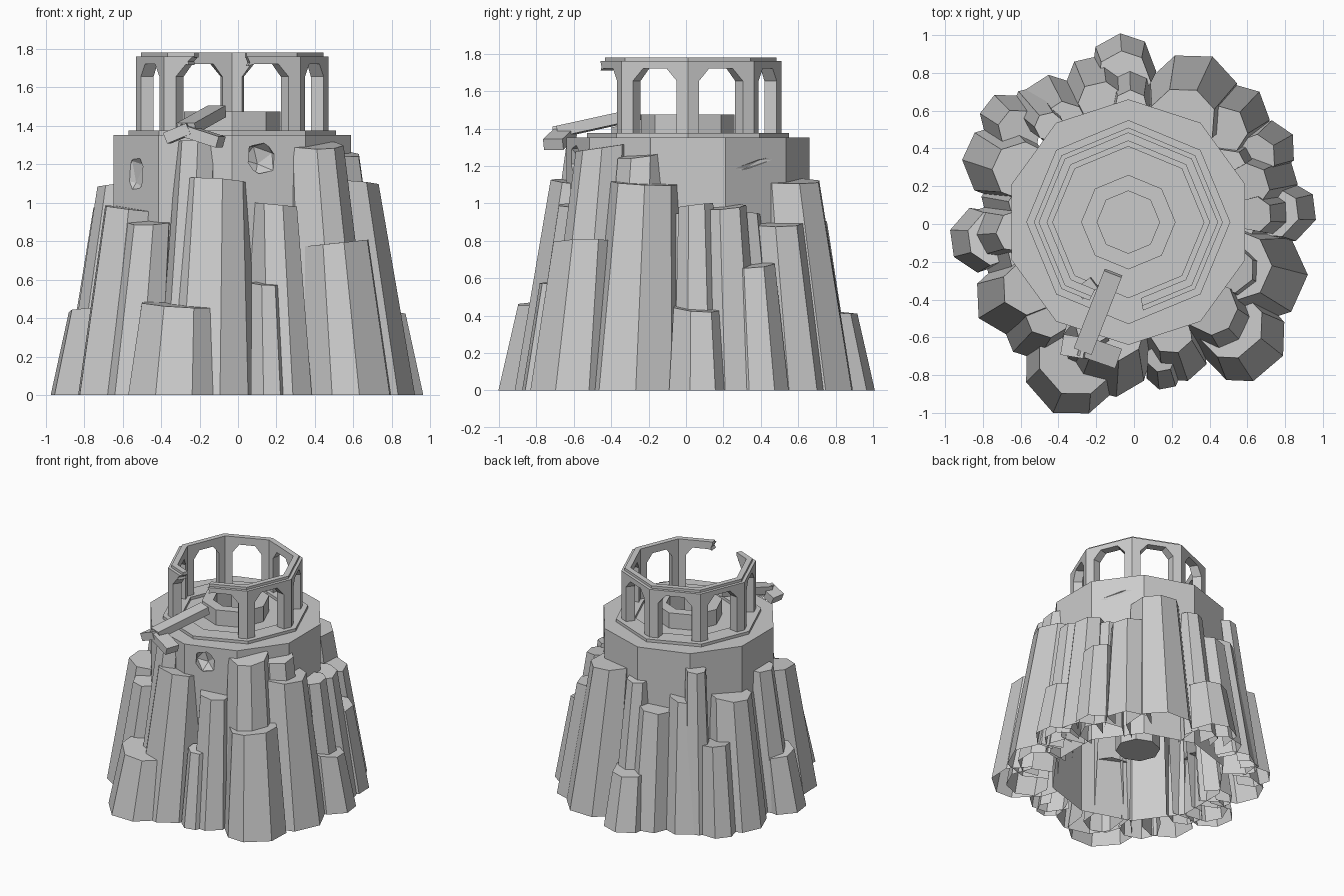
import bpy, bmesh, math, random
from mathutils import Vector, Matrix

if "Cube" in bpy.data.objects:
    bpy.data.objects.remove(bpy.data.objects["Cube"])

random.seed(4)
CX, CY = -0.03, 0.01


def polar(r, deg, z):
    a = math.radians(deg)
    return Vector((CX + r * math.cos(a), CY + r * math.sin(a), z))


def finish(name, bm, fix=True):
    if fix:
        bmesh.ops.recalc_face_normals(bm, faces=bm.faces)
    me = bpy.data.meshes.new(name)
    bm.to_mesh(me)
    bm.free()
    ob = bpy.data.objects.new(name, me)
    bpy.context.collection.objects.link(ob)
    return ob


def prism(name, n, r, z0, z1, start=0):
    bm = bmesh.new()
    lo = [bm.verts.new(polar(r, start + 360 * i / n, z0)) for i in range(n)]
    hi = [bm.verts.new(polar(r, start + 360 * i / n, z1)) for i in range(n)]
    bm.faces.new(lo[::-1])
    bm.faces.new(hi)
    for i in range(n):
        j = (i + 1) % n
        bm.faces.new((lo[i], lo[j], hi[j], hi[i]))
    return finish(name, bm)


def wall_panel(bm, k, profile, ro, ri):
    """Extrude a (t, z) profile between outer and inner octagon side k."""
    loops = []
    for r in (ro, ri):
        a, b = polar(r, 45 * k, 0), polar(r, 45 * k + 45, 0)
        loops.append([bm.verts.new(a.lerp(b, t) + Vector((0, 0, z))) for t, z in profile])
    o, i = loops
    bm.faces.new(o)
    bm.faces.new(i[::-1])
    n = len(o)
    for j in range(n):
        # panel joints at the octagon corners stay open so the ring reads as one piece
        if profile[j][0] == profile[(j + 1) % n][0] and profile[j][0] in (0, 1):
            continue
        bm.faces.new((o[j], i[j], i[(j + 1) % n], o[(j + 1) % n]))


def octagon_ring(name, ro, ri, z0, z1, cuts={}):
    bm = bmesh.new()
    for k in range(8):
        a, b = cuts.get(k, (0, 1))
        wall_panel(bm, k, [(a, z0), (b, z0), (b, z1), (a, z1)], ro, ri)
    bmesh.ops.remove_doubles(bm, verts=bm.verts, dist=1e-4)
    return finish(name, bm)


# Tower drum: decagon, with a deep octagonal well and chipped walls cut out
drum = prism("tower_drum", 10, 0.65, 0, 1.352, 90)
cutters = [prism("well_cutter", 8, 0.165, 0.23, 1.5)]
for loc, size, rz, tilt in [((0.12, -0.59, 1.23), (0.10, 0.07, 0.09), -18, 20),
                            ((-0.55, -0.37, 1.15), (0.08, 0.06, 0.12), -54, 15),
                            ((0.49, 0.37, 1.21), (0.18, 0.025, 0.022), 126, -15)]:
    bm = bmesh.new()
    bmesh.ops.create_icosphere(bm, subdivisions=1, radius=1)
    m = (Matrix.Translation(loc) @ Matrix.Rotation(math.radians(rz), 4, 'Z')
         @ Matrix.Rotation(math.radians(tilt), 4, 'Y') @ Matrix.Diagonal((*size, 1)))
    bm.transform(m)
    cutters.append(finish("chip_cutter", bm))
for c in cutters:
    c.hide_render = True
    mod = drum.modifiers.new("cut", 'BOOLEAN')
    mod.operation, mod.solver, mod.object = 'DIFFERENCE', 'EXACT', c
dg = bpy.context.evaluated_depsgraph_get()
cut_mesh = bpy.data.meshes.new_from_object(drum.evaluated_get(dg))
drum.modifiers.clear()
drum.data = cut_mesh
for c in cutters:
    bpy.data.objects.remove(c)
bm = bmesh.new()
bm.from_mesh(cut_mesh)
bmesh.ops.delete(bm, geom=[f for f in bm.faces if f.calc_center_median().z < 0.01], context='FACES')
bm.to_mesh(cut_mesh)
bm.free()

# Well rim, colonnade plinth and broken cornice
octagon_ring("well_rim", 0.25, 0.165, 1.35, 1.475)
octagon_ring("colonnade_plinth", 0.54, 0.40, 1.345, 1.375)
octagon_ring("cornice", 0.475, 0.43, 1.755, 1.78, {5: (0, 0.42), 6: (0.22, 1)})

# Colonnade of arched panels, with the front-left corner broken away
arch = [(0, 1.37), (0.17, 1.37), (0.17, 1.655), (0.32, 1.72), (0.68, 1.72), (0.83, 1.655),
        (0.83, 1.37), (1, 1.37), (1, 1.76), (0, 1.76)]
left_stub = arch[:4] + [(0.36, 1.715), (0.35, 1.735), (0.42, 1.76), (0, 1.76)]
right_stub = [(0.22, 1.76), (0.26, 1.73), (0.23, 1.71), (0.32, 1.72)] + arch[4:9]
bm = bmesh.new()
for k in range(8):
    wall_panel(bm, k, {5: left_stub, 6: right_stub}.get(k, arch), 0.50, 0.43)
bmesh.ops.remove_doubles(bm, verts=bm.verts, dist=1e-4)
finish("colonnade", bm)


# Fallen pillar with its two lintel arms
def beam(name, a, b, w, h):
    a, b = Vector(a), Vector(b)
    d = (b - a).normalized()
    s = d.cross(Vector((0, 0, 1))).normalized() * w / 2
    u = s.cross(d).normalized() * h / 2
    bm = bmesh.new()
    ends = [[bm.verts.new(p + s * i + u * j) for i, j in ((-1, -1), (1, -1), (1, 1), (-1, 1))]
            for p in (a, b)]
    bm.faces.new(ends[0])
    bm.faces.new(ends[1][::-1])
    for i in range(4):
        j = (i + 1) % 4
        bm.faces.new((ends[0][i], ends[0][j], ends[1][j], ends[1][i]))
    return finish(name, bm)


beam("fallen_pillar", (-0.11, -0.26, 1.475), (-0.27, -0.67, 1.385), 0.10, 0.06)
beam("fallen_lintel_left", (-0.25, -0.66, 1.385), (-0.37, -0.64, 1.335), 0.11, 0.06)
beam("fallen_lintel_right", (-0.29, -0.64, 1.38), (-0.09, -0.71, 1.315), 0.11, 0.06)
beam("broken_plinth_chunk", (-0.29, -0.37, 1.385), (-0.21, -0.31, 1.40), 0.07, 0.04)

# Rock columns: base x, base y, base radius, height
columns = [
    (-0.33, -0.77, 0.25, 0.48), (-0.14, -0.67, 0.25, 1.12), (0.16, -0.78, 0.10, 0.59),
    (0.23, -0.67, 0.17, 1.00), (0.57, -0.60, 0.24, 0.80), (0.50, -0.55, 0.21, 1.31),
    (0.66, -0.27, 0.26, 1.12), (0.64, -0.30, 0.18, 1.27), (0.80, 0.07, 0.17, 0.45),
    (0.75, 0.06, 0.13, 1.00), (0.71, 0.24, 0.16, 0.99), (0.71, 0.40, 0.15, 0.68),
    (0.54, 0.57, 0.18, 0.90), (0.31, 0.66, 0.25, 1.13), (-0.06, 0.83, 0.18, 0.43),
    (-0.02, 0.74, 0.13, 1.10), (-0.21, 0.74, 0.16, 0.91), (-0.44, 0.61, 0.18, 1.00),
    (-0.54, 0.62, 0.11, 1.24), (-0.67, 0.55, 0.15, 0.68), (-0.70, 0.33, 0.21, 1.00),
    (-0.80, -0.08, 0.18, 0.45), (-0.74, -0.05, 0.16, 1.11), (-0.66, -0.40, 0.19, 0.98),
    (-0.53, -0.56, 0.16, 0.91), (-0.27, -0.67, 0.15, 1.33), (0.58, 0.33, 0.17, 0.95),
    (0.63, -0.02, 0.16, 0.95), (-0.66, -0.20, 0.14, 0.85), (-0.67, 0.12, 0.14, 0.95),
]
for i, (x, y, r, h) in enumerate(columns):
    base = Vector((x, y, 0))
    out = base.normalized()
    top_c = base - out * (0.02 + 0.095 * h)
    top_r = r * (0.88 - 0.14 * h)
    n = 8 if r > 0.2 else 7
    spin = math.atan2(y, x) + random.choice((0, math.pi / n))
    tilt = Vector((random.uniform(-0.15, 0.15), random.uniform(-0.15, 0.15), 0))
    bm = bmesh.new()
    lo, hi = [], []
    for k in range(n):
        a = spin + math.tau * k / n + (random.uniform(-0.12, 0.12) if k else 0)
        d = Vector((math.cos(a), math.sin(a), 0))
        lo.append(bm.verts.new(base + d * r))
        hi.append(bm.verts.new(top_c + d * top_r + Vector((0, 0, h - 0.01 + tilt.dot(d) * top_r))))
    bm.faces.new(hi)
    for k in range(n):
        j = (k + 1) % n
        # the side buried in the tower is left open
        mid = (lo[k].co + lo[j].co) / 2 - base
        if mid.normalized().dot(out) > -0.6:
            bm.faces.new((lo[k], lo[j], hi[j], hi[k]))
    finish(f"rock_column_{i + 1:02d}", bm, False)
